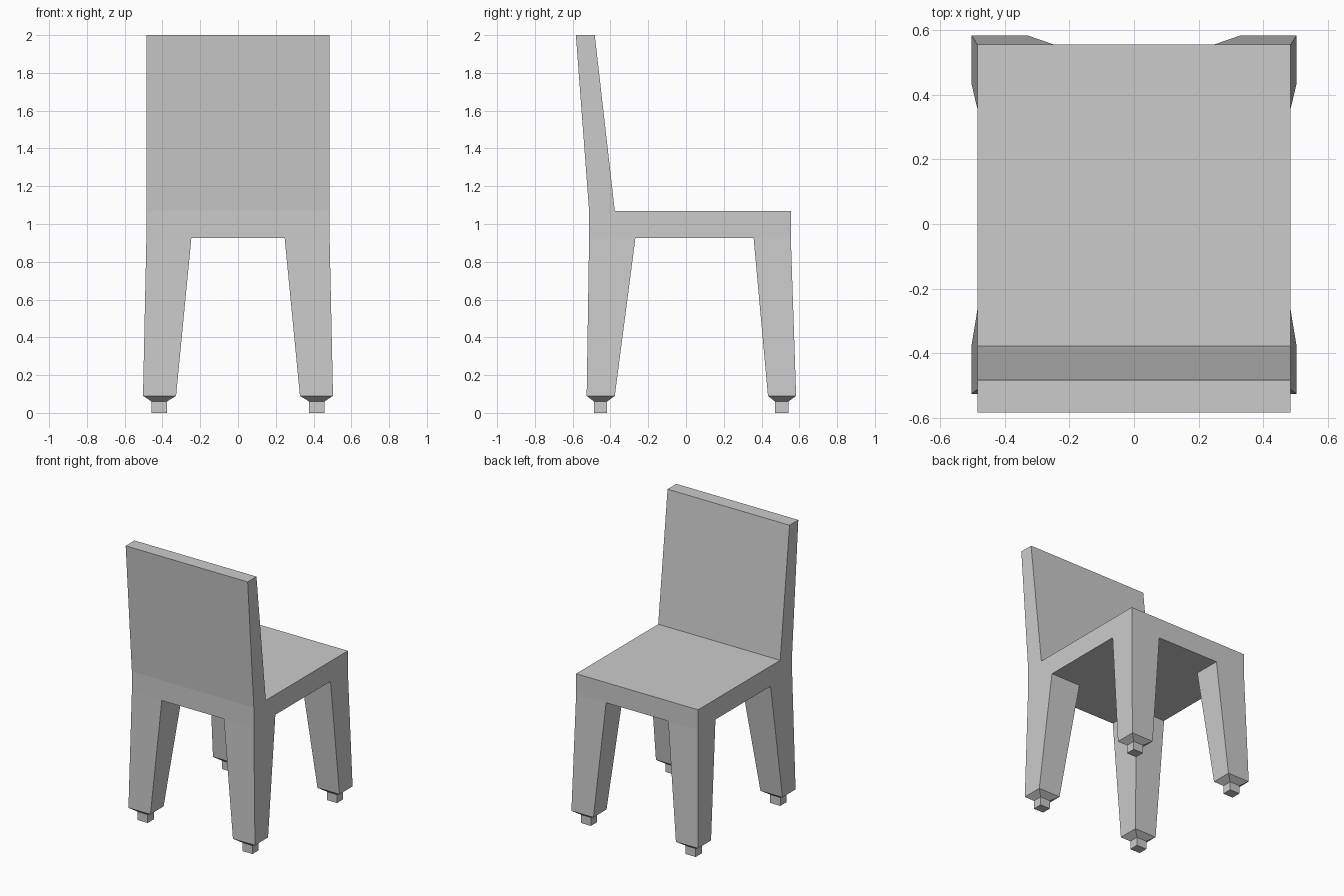
import bpy
import bmesh

if "Cube" in bpy.data.objects:
    bpy.data.objects.remove(bpy.data.objects["Cube"])


def loft(name, sections, mirror=False):
    """Closed flat-sided solid through rectangles (x0, x1, y0, y1, z)."""
    bm = bmesh.new()
    rings = [[bm.verts.new(p) for p in ((x0, y0, z), (x1, y0, z), (x1, y1, z), (x0, y1, z))]
             for x0, x1, y0, y1, z in sections]
    for a, b in zip(rings, rings[1:]):
        for i in range(4):
            j = (i + 1) % 4
            bm.faces.new((a[i], a[j], b[j], b[i]))
    bm.faces.new(rings[0][::-1])
    bm.faces.new(rings[-1])
    bmesh.ops.recalc_face_normals(bm, faces=bm.faces)
    mesh = bpy.data.meshes.new(name)
    bm.to_mesh(mesh)
    bm.free()
    obj = bpy.data.objects.new(name, mesh)
    bpy.context.collection.objects.link(obj)
    if mirror:
        mod = obj.modifiers.new("mirror", 'MIRROR')
        mod.use_axis[0] = True
        mod.use_clip = False
    return obj


W = 0.485                       # half width of seat and backrest
SEAT_LOW, SEAT_TOP = 0.925, 1.07
BACK, EDGE = -0.513, 0.555      # seat depth limits

# Seat slab
loft("seat", [(-W, W, BACK, EDGE, SEAT_LOW), (-W, W, BACK, EDGE, SEAT_TOP)])

# Leaning backrest, thinner at the top
loft("backrest", [(-W, W, BACK, -0.377, SEAT_TOP), (-W, W, -0.583, -0.483, 2.0)])


# Tapered splayed legs, each ending in a small square foot
def leg_pair(name, foot_y, ankle_y, top_y):
    loft(name, [(0.377, 0.457, *foot_y, 0.0),
                (0.377, 0.457, *foot_y, 0.06),
                (0.328, 0.503, *ankle_y, 0.09),
                (0.247, W, *top_y, SEAT_LOW)], mirror=True)


leg_pair("rear_legs", (-0.487, -0.418), (-0.526, -0.377), (BACK, -0.268))
leg_pair("front_legs", (0.472, 0.542), (0.434, 0.583), (0.358, EDGE))
